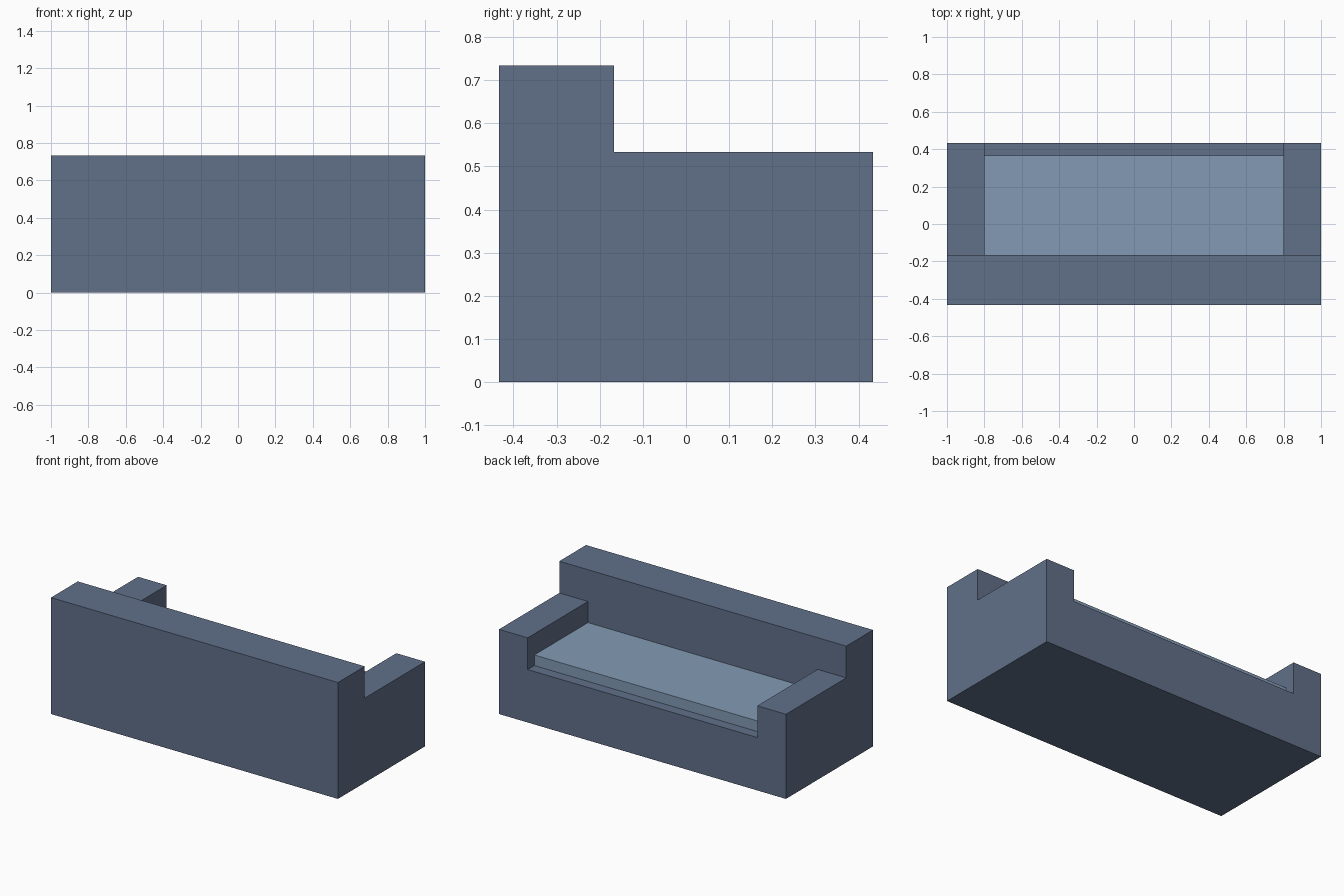
import bpy, bmesh
from mathutils import Matrix, Vector

if "Cube" in bpy.data.objects:
    bpy.data.objects.remove(bpy.data.objects["Cube"])

W, D = 1.0, 0.4333            # half width, half depth
ARM_X, BACK_Y = 0.8, -0.1667  # inner arm face, rear edge of the seat
SEAT_Z, ARM_Z, BACK_Z = 0.3333, 0.5333, 0.7333


def material(name, rgb):
    m = bpy.data.materials.new(name)
    m.diffuse_color = (*rgb, 1)
    m.use_nodes = True
    m.node_tree.nodes["Principled BSDF"].inputs["Base Color"].default_value = m.diffuse_color
    return m


def box(bm, lo, hi):
    lo, hi = Vector(lo), Vector(hi)
    bmesh.ops.create_cube(bm, size=1, matrix=Matrix.Translation((lo + hi) / 2)
                          @ Matrix.Diagonal((*(hi - lo), 1)))


def finish(bm, name, mat):
    bmesh.ops.dissolve_limit(bm, angle_limit=0.01, verts=bm.verts, edges=bm.edges)
    bmesh.ops.recalc_face_normals(bm, faces=bm.faces)
    me = bpy.data.meshes.new(name)
    bm.to_mesh(me)
    bm.free()
    me.materials.append(mat)
    bpy.context.collection.objects.link(bpy.data.objects.new(name, me))


def raise_top(bm, z, height, rule):
    """Extrude the top faces at height z that match the rule."""
    faces = [f for f in bm.faces
             if all(abs(v.co.z - z) < 1e-4 for v in f.verts)
             and rule(f.calc_center_median())]
    new = bmesh.ops.extrude_face_region(bm, geom=faces)["geom"]
    bmesh.ops.translate(bm, vec=(0, 0, height - z),
                        verts=[g for g in new if isinstance(g, bmesh.types.BMVert)])


upholstery = material("slate blue upholstery", (0.119, 0.162, 0.250))
light_blue = material("light blue cushion", (0.227, 0.323, 0.451))

# Frame: one solid block, divided on top, with arms and backrest raised
bm = bmesh.new()
box(bm, (-W, -D, 0), (W, D, SEAT_Z))
for co, no in (((-ARM_X, 0, 0), (1, 0, 0)), ((ARM_X, 0, 0), (1, 0, 0)),
               ((0, BACK_Y, 0), (0, 1, 0))):
    bmesh.ops.bisect_plane(bm, geom=bm.verts[:] + bm.edges[:] + bm.faces[:],
                           plane_co=co, plane_no=no)
raise_top(bm, SEAT_Z, ARM_Z, lambda c: abs(c.x) > ARM_X or c.y < BACK_Y)
raise_top(bm, ARM_Z, BACK_Z, lambda c: c.y < BACK_Y)
finish(bm, "sofa_frame", upholstery)

# Seat cushion, set back from the open edge
bm = bmesh.new()
box(bm, (-ARM_X, BACK_Y, SEAT_Z), (ARM_X, 0.3667, 0.4))
finish(bm, "seat_cushion", light_blue)
